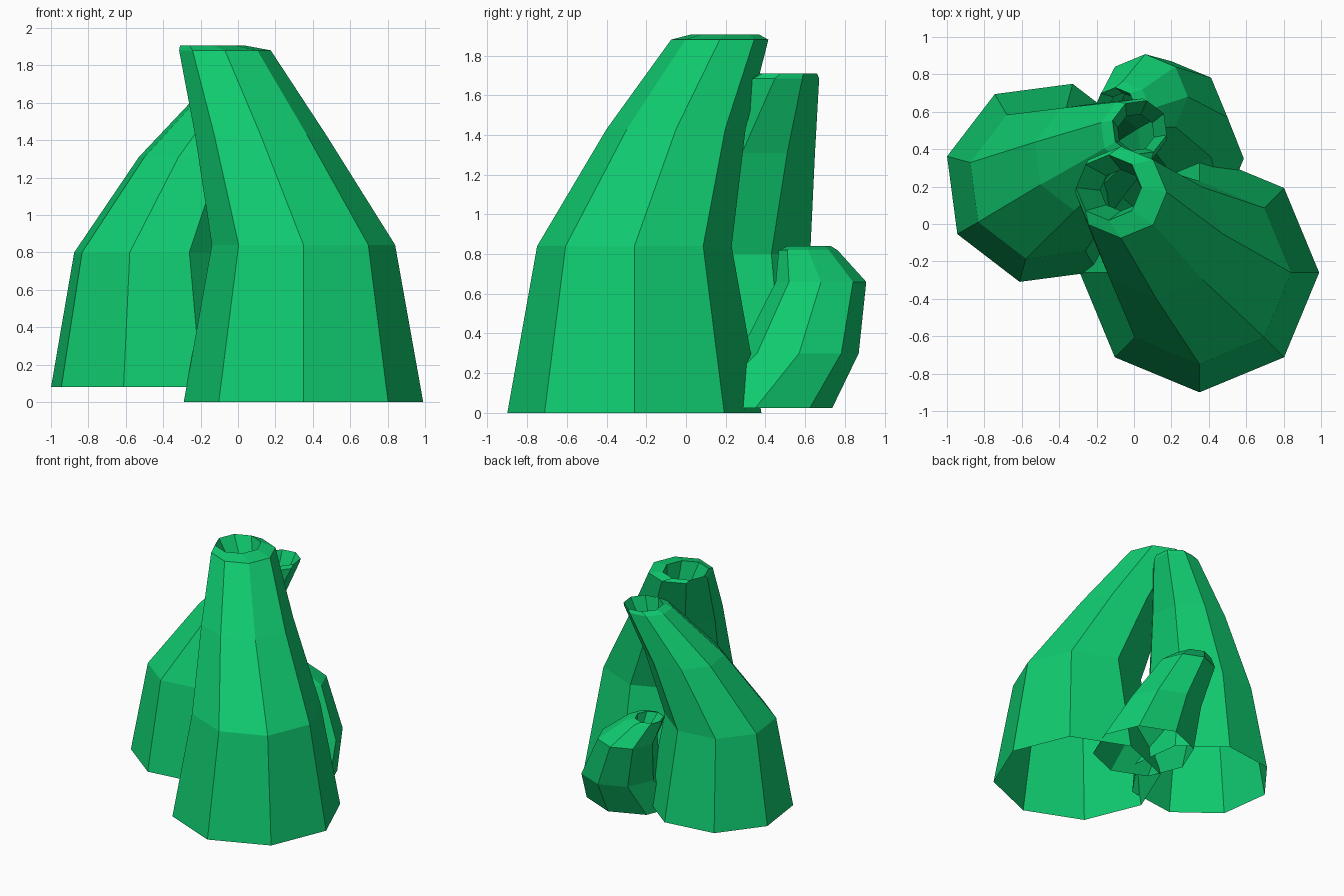
import bpy, bmesh
from math import cos, sin, radians

if "Cube" in bpy.data.objects:
    bpy.data.objects.remove(bpy.data.objects["Cube"])

mat = bpy.data.materials.new("sponge_green")
mat.diffuse_color = (0.005, 0.6, 0.16, 1)
mat.use_nodes = True
mat.node_tree.nodes["Principled BSDF"].inputs["Base Color"].default_value = mat.diffuse_color

SIDES = 8


def tube(name, turn, rings):
    """Open flat-faced octagonal tube lofted through (x, y, z, radius) rings."""
    bm = bmesh.new()
    loops = []
    for x, y, z, r in rings:
        angles = [radians(turn + 360 * i / SIDES) for i in range(SIDES)]
        loops.append([bm.verts.new((x + r * cos(a), y + r * sin(a), z)) for a in angles])
    for low, high in zip(loops, loops[1:]):
        for i in range(SIDES):
            j = (i + 1) % SIDES
            bm.faces.new((low[i], low[j], high[j], high[i]))
    mesh = bpy.data.meshes.new(name)
    bm.to_mesh(mesh)
    bm.free()
    mesh.materials.append(mat)
    obj = bpy.data.objects.new(name, mesh)
    bpy.context.collection.objects.link(obj)
    return obj


# Each tube: base, shoulder, neck, mouth, inner lip, throat
tube("large_tube", 0, [
    (0.35, -0.26, 0.00, 0.64),
    (0.35, -0.26, 0.84, 0.49),
    (0.12, -0.05, 1.43, 0.35),
    (-0.07, 0.17, 1.88, 0.245),
    (-0.135, 0.195, 1.905, 0.175),
    (-0.07, 0.18, 1.70, 0.11),
])

tube("medium_tube", 30, [
    (-0.47, 0.22, 0.08, 0.548),
    (-0.47, 0.22, 0.80, 0.42),
    (-0.24, 0.36, 1.31, 0.30),
    (0.00, 0.495, 1.685, 0.182),
    (0.03, 0.515, 1.71, 0.15),
    (0.01, 0.49, 1.55, 0.10),
])

tube("small_tube", 0, [
    (0.20, 0.35, 0.025, 0.387),
    (0.20, 0.57, 0.30, 0.30),
    (0.06, 0.68, 0.66, 0.228),
    (-0.06, 0.615, 0.82, 0.148),
    (-0.10, 0.62, 0.84, 0.11),
    (-0.06, 0.63, 0.74, 0.07),
])
